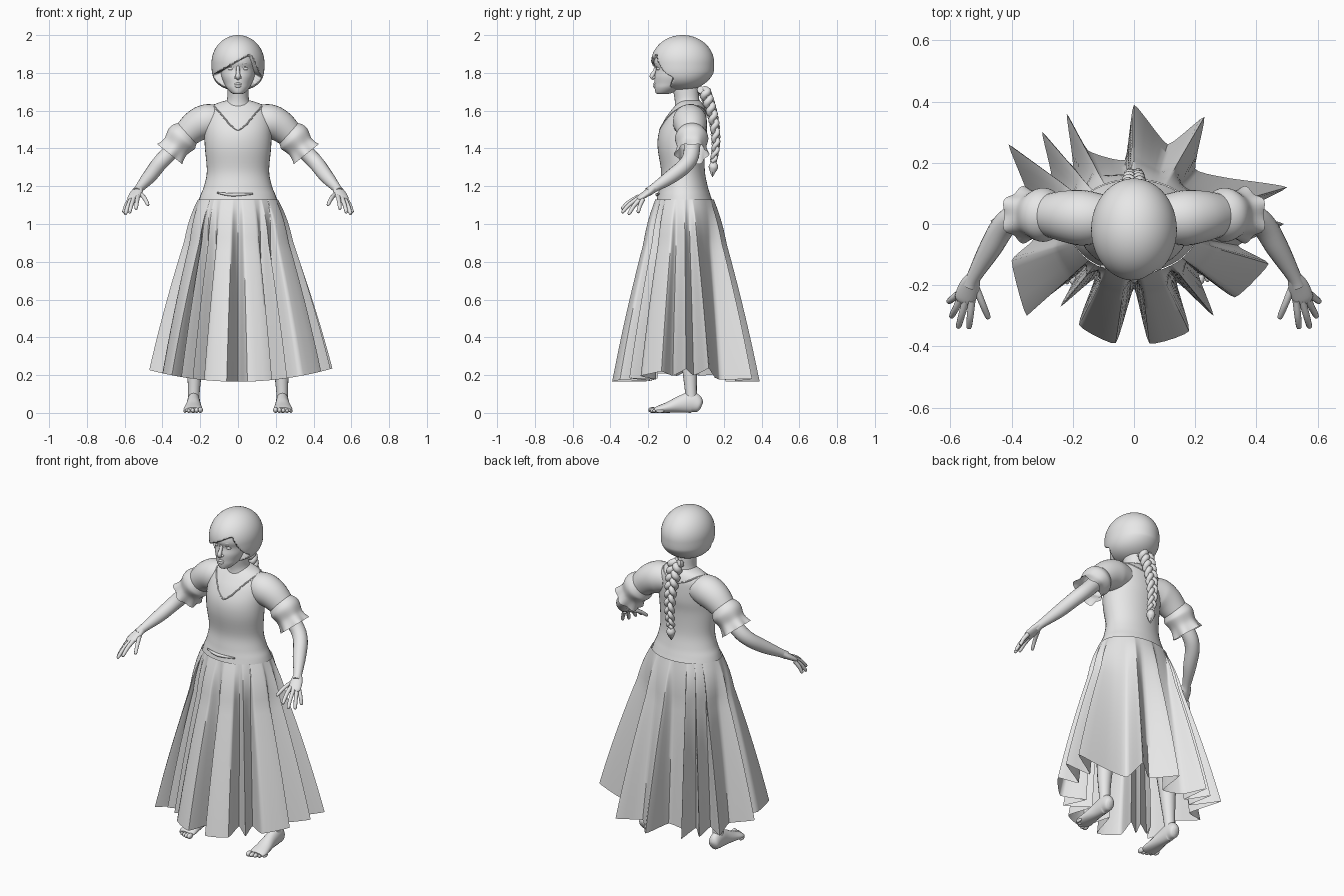
import bpy, bmesh, math
from math import sin, cos, pi
from mathutils import Vector
from mathutils.bvhtree import BVHTree

cube = bpy.data.objects.get("Cube")
if cube:
    bpy.data.objects.remove(cube)

grey = bpy.data.materials.new("plain_grey")
grey.use_nodes = True
grey.diffuse_color = (0.8, 0.8, 0.8, 1)
grey.node_tree.nodes["Principled BSDF"].inputs["Base Color"].default_value = grey.diffuse_color


def spline(pts, n=6, closed=False, k=0.5):
    """Smooth path through points of any dimension."""
    p = [Vector(q) for q in pts]
    m, out = len(p), []
    at = lambda i: p[i % m] if closed else p[max(0, min(m - 1, i))]
    for i in range(m if closed else m - 1):
        a, b = at(i), at(i + 1)
        ta, tb = (b - at(i - 1)) * k, (at(i + 2) - a) * k
        for j in range(n):
            t = j / n
            h = t * t * (3 - 2 * t)
            out.append(a * (1 - h) + b * h + ta * (t * (1 - t) ** 2) - tb * (t * t * (1 - t)))
    return out if closed else out + [p[-1]]


def make(name, parts, mirror=False, caps=True, angle=50):
    """One object from lofted parts, each a list of rings."""
    bm = bmesh.new()
    for rings in parts:
        rows = [[bm.verts.new(v) for v in ring] for ring in rings]
        for a, b in zip(rows, rows[1:]):
            for i in range(len(a)):
                bm.faces.new((a[i - 1], a[i], b[i], b[i - 1]))
        if caps:
            bm.faces.new(rows[0])
            bm.faces.new(rows[-1])
    bmesh.ops.recalc_face_normals(bm, faces=bm.faces)
    mesh = bpy.data.meshes.new(name)
    bm.to_mesh(mesh)
    bm.free()
    mesh.materials.append(grey)
    mesh.shade_smooth()
    mesh.set_sharp_from_angle(angle=math.radians(angle))
    ob = bpy.data.objects.new(name, mesh)
    bpy.context.collection.objects.link(ob)
    if mirror:
        ob.modifiers.new("mirror", "MIRROR").use_mirror_merge = False
    return ob


def tube(pts, seg=16, n=5, ref=(0, 0, 1), wave=0):
    """Rings along a path of (x, y, z, radius[, second radius])."""
    path = spline(pts, n)
    rings = []
    for i, q in enumerate(path):
        d = path[min(i + 1, len(path) - 1)].to_3d() - path[max(i - 1, 0)].to_3d()
        side = d.cross(Vector(ref)).normalized()
        up = side.cross(d).normalized()
        w = wave * (i / (len(path) - 1)) ** 3
        ring = []
        for j in range(seg):
            a = 2 * pi * j / seg
            s = 1 + w * cos(6 * a)
            ring.append(q.to_3d() + side * (cos(a) * q[3] * s) + up * (sin(a) * q[-1] * s))
        rings.append(ring)
    return rings


def body(rows, seg=40, n=5):
    """Upright loft of (z, half width, front y, back y)."""
    return [[Vector((w * cos(2 * pi * j / seg),
                     (f + b) / 2 + (b - f) / 2 * sin(2 * pi * j / seg), z)) for j in range(seg)]
            for z, w, f, b in spline(rows, n)]


def ball(c, r, seg=16, rows=10):
    c = Vector(c)
    rings = []
    for i in range(rows + 1):
        v = pi * (i + 0.02) / (rows + 0.04)
        rings.append([c + Vector((r[0] * sin(v) * cos(2 * pi * j / seg),
                                  r[1] * sin(v) * sin(2 * pi * j / seg), r[2] * cos(v)))
                      for j in range(seg)])
    return rings


def ease(t):
    t = max(0, min(1, t))
    return t * t * (3 - 2 * t)


# Bodice and the neckline seam that lies on it
torso = body([(1.05, .205, -.155, .14), (1.1, .212, -.16, .145), (1.15, .2, -.15, .13),
              (1.2, .18, -.14, .115), (1.28, .165, -.132, .1), (1.4, .175, -.15, .1),
              (1.48, .178, -.145, .11), (1.55, .175, -.115, .11), (1.6, .16, -.08, .105),
              (1.635, .12, -.05, .09), (1.655, .06, -.03, .07)])
bodice = make("bodice", [torso])
surface = BVHTree.FromPolygons([v.co for v in bodice.data.vertices],
                               [p.vertices for p in bodice.data.polygons])
seam = [(0, -.2, 1.52), (.05, -.18, 1.55), (.09, -.12, 1.59), (.135, 0, 1.635),
        (.07, .12, 1.61), (0, .13, 1.59)]
seam += [(-x, y, z) for x, y, z in seam[-2:0:-1]]
seam = [surface.find_nearest(q.to_3d())[0] for q in spline(seam, 6, True, .35)]
make("neckline_seam", [tube([(*q, .004) for q in seam + seam[:1]], 6, 1)])
make("waist_fold", [tube([(-.11, -.137, 1.165, .004), (-.03, -.153, 1.155, .009),
                          (.08, -.144, 1.16, .004)], 10)])

# Skirt: waist oval blending into a pleated hem outline
hem = [(0, -.21), (.05, -.39), (.18, -.35), (.14, -.19), (.26, -.3), (.21, -.16), (.33, -.24),
       (.44, -.13), (.34, -.07), (.49, .0), (.35, .04), (.5, .12), (.31, .15), (.2, .18),
       (.23, .35), (.11, .26), (0, .39), (-.03, .21), (-.15, .24), (-.22, .36), (-.2, .19),
       (-.3, .3), (-.27, .15), (-.41, .26), (-.34, .07), (-.47, .01), (-.33, -.05), (-.4, -.12),
       (-.35, -.3), (-.25, -.15), (-.3, -.25), (-.19, -.17), (-.24, -.27), (-.13, -.18),
       (-.18, -.33), (-.06, -.39)]
outline = spline(hem, 5, True, .2)
skirt = []
for i in range(25):
    s = i / 24
    w = s * (1.2 - .2 * s)
    ring = []
    for p in outline:
        a = math.atan2(p.x / .47, -p.y / .39)
        puff = 1 + .05 * sin(pi * min(1, s * 4))
        low = .165 + .28 * p.x ** 2
        ring.append(((.212 * sin(a) * (1 - w)) * puff + p.x * w,
                     (-.008 - .155 * cos(a)) * (1 - w) * puff + p.y * w,
                     1.13 * (1 - s) + low * s))
    skirt.append(ring)
make("skirt", [skirt], caps=False, angle=60)

# Short sleeves with a flared, wavy cuff
make("sleeves", [tube([(.09, .02, 1.55, .075), (.16, .02, 1.545, .09), (.22, .025, 1.52, .085),
                       (.28, .03, 1.47, .07)], 28)], True)
make("sleeve_ruffles", [tube([(.265, .03, 1.485, .07), (.295, .03, 1.455, .088),
                              (.33, .03, 1.41, .076), (.362, .03, 1.37, .086)], 42, 6, wave=.1)],
     True, caps=False)

# Arms, palms and fingers
fingers = [((.53, -.25, 1.145), (.54, -.342, 1.08)), ((.55, -.25, 1.138), (.575, -.34, 1.06)),
           ((.565, -.242, 1.132), (.598, -.305, 1.05)), ((.573, -.228, 1.13), (.607, -.255, 1.06)),
           ((.52, -.2, 1.165), (.475, -.31, 1.1))]
arm = [tube([(.24, .03, 1.51, .045), (.36, .03, 1.38, .043), (.42, 0, 1.315, .041),
             (.47, -.08, 1.25, .037), (.522, -.17, 1.19, .024), (.535, -.2, 1.17, .024)]),
       tube([(.524, -.172, 1.19, .023, .02), (.538, -.205, 1.165, .034, .018),
             (.553, -.245, 1.138, .034, .014), (.558, -.258, 1.13, .022, .008)])]
for base, tip in fingers:
    a, b = Vector(base), Vector(tip)
    mid = a.lerp(b, .55) + Vector((0, 0, .008))
    arm.append(tube([(*a, .012), (*mid, .011), (*a.lerp(b, .93), .009), (*b, .003)], 10, 4))
make("arms_and_hands", arm, True)

# Legs, feet and toes
make("legs", [tube([(.235, .03, .05, .03), (.233, .025, .13, .032), (.228, .02, .25, .042),
                    (.215, .02, .42, .056), (.195, .01, .6, .054), (.15, 0, .85, .08),
                    (.11, 0, 1.05, .09)], ref=(0, 1, 0))], True)
foot = [tube([(.235, .082, .035, .012, .018), (.235, .07, .04, .03, .038),
              (.235, .03, .055, .034, .055), (.235, -.03, .045, .037, .045),
              (.237, -.09, .03, .045, .03), (.238, -.14, .02, .05, .02),
              (.238, -.165, .015, .042, .014)], 20)]
for i in range(5):
    r = .0155 - .0015 * i
    foot.append(ball((.199 + .0205 * i, -.178 + .005 * i * i / 2, r), (r * .85, .022, r)))
make("feet", foot, True)

# Head, neck and facial features
make("neck", [body([(1.56, .1, -.07, .09), (1.62, .075, -.06, .08), (1.66, .058, -.06, .07),
                    (1.72, .056, -.07, .065), (1.78, .055, -.07, .06)], 24)])
make("face", [body([(1.688, .02, -.15, -.1), (1.695, .036, -.161, -.07), (1.72, .06, -.166, -.02),
                    (1.745, .074, -.167, .03), (1.78, .087, -.167, .05), (1.82, .092, -.16, .05),
                    (1.86, .095, -.17, .05), (1.92, .09, -.155, .05)], 36)])
make("nose_and_lips", [
    tube([(0, -.155, 1.835, .009), (0, -.168, 1.805, .01), (0, -.18, 1.782, .013),
          (0, -.168, 1.769, .009)], 12, ref=(1, 0, 0)),
    tube([(-.028, -.153, 1.737, .002), (0, -.167, 1.742, .007), (.028, -.153, 1.737, .002)], 10),
    tube([(-.024, -.155, 1.733, .002), (0, -.167, 1.729, .008), (.024, -.155, 1.733, .002)], 10)])
make("eyes_and_brows", [
    ball((.037, -.144, 1.822), (.017, .012, .009)),
    ball((.012, -.168, 1.776), (.008, .009, .007)),
    tube([(.016, -.158, 1.828, .002), (.037, -.152, 1.835, .004), (.058, -.132, 1.826, .002)], 8),
    tube([(.014, -.163, 1.845, .003), (.04, -.154, 1.852, .006), (.066, -.126, 1.842, .003)], 8)],
    True)

# Hair cap with a swept fringe; the face opening sinks behind the face
center = Vector((0, -.018, 1.853))
hair = ball((0, 0, 0), (1, 1, 1), 96, 72)
for ring in hair:
    for v in ring:
        if v.z < 0:
            flat = Vector((v.x, v.y)).length
            full = (1 - abs(v.z) ** 3.2) ** .5 / max(flat, .001) if flat > .05 else 1
            v.x, v.y = v.x * min(full, 1.3), v.y * min(full, 1.2 if v.y < 0 else 1.05)
        p = center + Vector((v.x * .14, v.y * .167, v.z * .147))
        edge = min(1.865 + .55 * p.x, 1.915 - 2.2 * (p.x - .06))
        t = ease((edge - p.z) / .018) * ease((-.055 - p.y - .4 * (1.8 - p.z)) / .02)
        v.xyz = p.lerp(center + (p - center) * .58, t)
make("hair", [hair])

# Three strand braid, tie and tassel
spine = spline([(0, .095, 1.71), (0, .125, 1.63), (0, .15, 1.53), (0, .158, 1.42),
                (0, .145, 1.33)], 14)
strands = []
for k in range(3):
    pts = []
    for i, q in enumerate(spine):
        u = i / (len(spine) - 1)
        a, size = 2 * pi * (3 * u + k / 3), 1 - .5 * u
        pts.append((.028 * size * sin(a), q.y + .017 * size * sin(2 * a), q.z, .021 * size))
    strands.append(tube(pts, 12, 1, (0, 1, 0)))
make("braid", strands)
make("braid_tie", [ball((0, .145, 1.335), (.018, .018, .012))])
make("braid_tassel", [tube([(0, .145, 1.335, .01), (0, .145, 1.305, .025), (0, .142, 1.28, .018),
                            (0, .14, 1.25, .002)], 12, ref=(0, 1, 0), wave=.2)])
